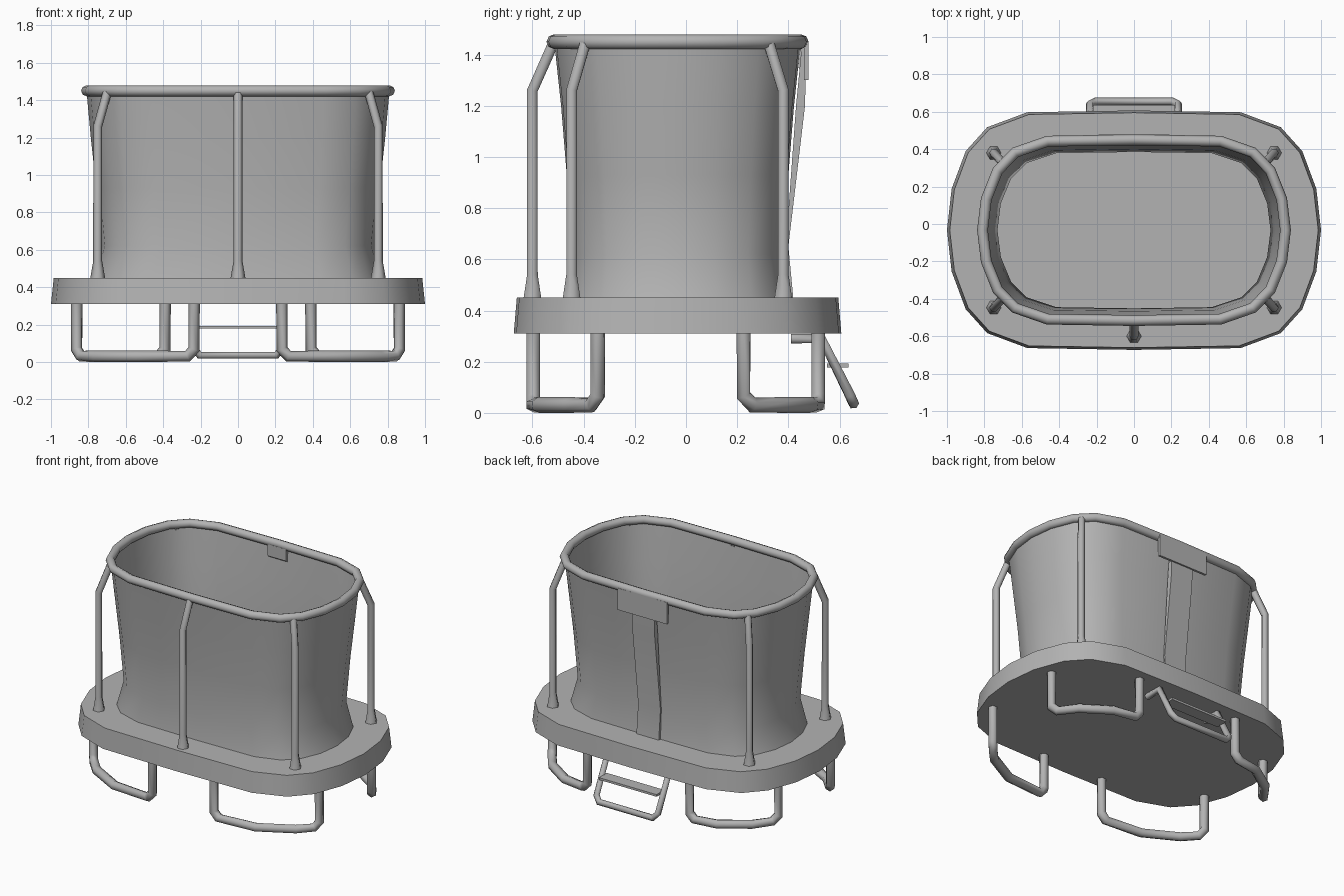
import bpy, bmesh, math

if "Cube" in bpy.data.objects:
    bpy.data.objects.remove(bpy.data.objects["Cube"])

CY = -0.033  # y centre of the basket and platform
# one quadrant of the shared rounded outline, from side to front/back centre
QUAD = [(1, 0), (0.975, 0.345), (0.90, 0.66), (0.785, 0.86), (0.57, 0.985), (0, 1)]

# dark grey paint
GREY = bpy.data.materials.new("dark_grey")
GREY.diffuse_color = (0.45, 0.45, 0.45, 1)
GREY.use_nodes = True
GREY.node_tree.nodes["Principled BSDF"].inputs["Base Color"].default_value = GREY.diffuse_color


def outline(hx, hy):
    q = QUAD
    full = (q + [(-x, y) for x, y in q[-2::-1]]
            + [(-x, -y) for x, y in q[1:]] + [(x, -y) for x, y in q[-2:0:-1]])
    return [(x * hx, y * hy + CY) for x, y in full]


def finish(obj, angle=40):
    bpy.ops.object.select_all(action='DESELECT')
    obj.select_set(True)
    bpy.context.view_layer.objects.active = obj
    if obj.type == 'CURVE':
        bpy.ops.object.convert(target='MESH')
        obj = bpy.context.object
    obj.data.materials.clear()
    obj.data.materials.append(GREY)
    bpy.ops.object.shade_smooth_by_angle(angle=math.radians(angle))
    return obj


def from_bmesh(name, bm):
    bmesh.ops.recalc_face_normals(bm, faces=bm.faces)
    me = bpy.data.meshes.new(name)
    bm.to_mesh(me)
    bm.free()
    ob = bpy.data.objects.new(name, me)
    bpy.context.collection.objects.link(ob)
    return finish(ob)


def loft(name, rings, caps):
    """Skin outlines given as (z, half x, half y)."""
    bm = bmesh.new()
    loops = [[bm.verts.new((x, y, z)) for x, y in outline(hx, hy)] for z, hx, hy in rings]
    n = len(loops[0])
    for a, b in zip(loops, loops[1:]):
        for i in range(n):
            bm.faces.new((a[i], a[(i + 1) % n], b[(i + 1) % n], b[i]))
    if caps:
        bm.faces.new(loops[0])
        bm.faces.new(loops[-1])
    return from_bmesh(name, bm)


def tube(name, pts, r, closed=False, radii=None, res=1):
    cu = bpy.data.curves.new(name, 'CURVE')
    cu.dimensions = '3D'
    cu.bevel_depth = r
    cu.bevel_resolution = res
    cu.use_fill_caps = True
    sp = cu.splines.new('POLY')
    sp.points.add(len(pts) - 1)
    for i, p in enumerate(pts):
        sp.points[i].co = (*p, 1)
        sp.points[i].radius = radii[i] if radii else 1
    sp.use_cyclic_u = closed
    ob = bpy.data.objects.new(name, cu)
    bpy.context.collection.objects.link(ob)
    return finish(ob, angle=65)


def extrude_x(name, profile, hx):
    """Extrude a y-z profile symmetrically along x."""
    bm = bmesh.new()
    a = [bm.verts.new((-hx, y, z)) for y, z in profile]
    b = [bm.verts.new((hx, y, z)) for y, z in profile]
    n = len(profile)
    for i in range(n):
        bm.faces.new((a[i], a[(i + 1) % n], b[(i + 1) % n], b[i]))
    bm.faces.new(a)
    bm.faces.new(b)
    return from_bmesh(name, bm)


def box(name, y0, y1, z0, z1, hx):
    return extrude_x(name, [(y0, z0), (y1, z0), (y1, z1), (y0, z1)], hx)


# platform, slightly wider at the bottom
loft("platform", [(0.31, 1.0, 0.64), (0.45, 0.985, 0.628)], True)

# open basket wall with flared foot
loft("basket_wall", [(0.45, 0.78, 0.436), (0.62, 0.73, 0.418),
                     (0.93, 0.758, 0.433), (1.2, 0.787, 0.455), (1.45, 0.81, 0.482)], False)

# rim tube
tube("rim", [(x, y, 1.45) for x, y in outline(0.81, 0.483)], 0.029, closed=True, res=2)

# support poles with conical feet
POLE_R = [1.65, 1, 1, 1]
tube("front_pole", [(0, -0.6, 0.45), (0, -0.6, 0.54), (0, -0.6, 1.26), (0, -0.52, 1.44)],
     0.024, radii=POLE_R)
for s in (-1, 1):
    for y, yt, name in ((-0.447, -0.395, "front"), (0.38, 0.325, "back")):
        tube(name + "_corner_pole", [(s * 0.75, y, 0.45), (s * 0.75, y, 0.54),
                                     (s * 0.75, y, 1.26), (s * 0.70, yt, 1.44)],
             0.024, radii=POLE_R)

# curved U-shaped legs under the platform
for s in (-1, 1):
    for name, path in (("front_leg", [(0.235, -0.597), (0.27, -0.597), (0.54, -0.575),
                                      (0.76, -0.455), (0.84, -0.37), (0.863, -0.345)]),
                       ("back_leg", [(0.39, 0.517), (0.425, 0.515), (0.58, 0.49),
                                     (0.76, 0.37), (0.84, 0.26), (0.863, 0.225)])):
        pts = [(s * x, y, 0.031 if 0 < i < 5 else 0.068) for i, (x, y) in enumerate(path)]
        pts = [(*pts[0][:2], 0.32)] + pts + [(*pts[-1][:2], 0.32)]
        tube(name, pts, 0.031)

# boarding step: bent tube frame and flat tread
half = [(0.235, 0.41, 0.29), (0.235, 0.53, 0.29), (0.235, 0.64, 0.07), (0.205, 0.655, 0.036)]
tube("step_frame", half + [(-x, y, z) for x, y, z in reversed(half)], 0.022)
box("step_tread", 0.55, 0.635, 0.178, 0.193, 0.22)

# back strip, header plate and inner block
extrude_x("back_strip", [(0.42, 0.44), (0.40, 0.65), (0.465, 1.2), (0.47, 1.43), (0.452, 1.43),
                         (0.43, 1.2), (0.39, 0.65), (0.40, 0.44)], 0.085)
box("back_plate", 0.462, 0.478, 1.3, 1.45, 0.19)
extrude_x("inner_block", [(0.45, 1.34), (0.45, 1.44), (0.424, 1.44), (0.424, 1.36)], 0.07)
